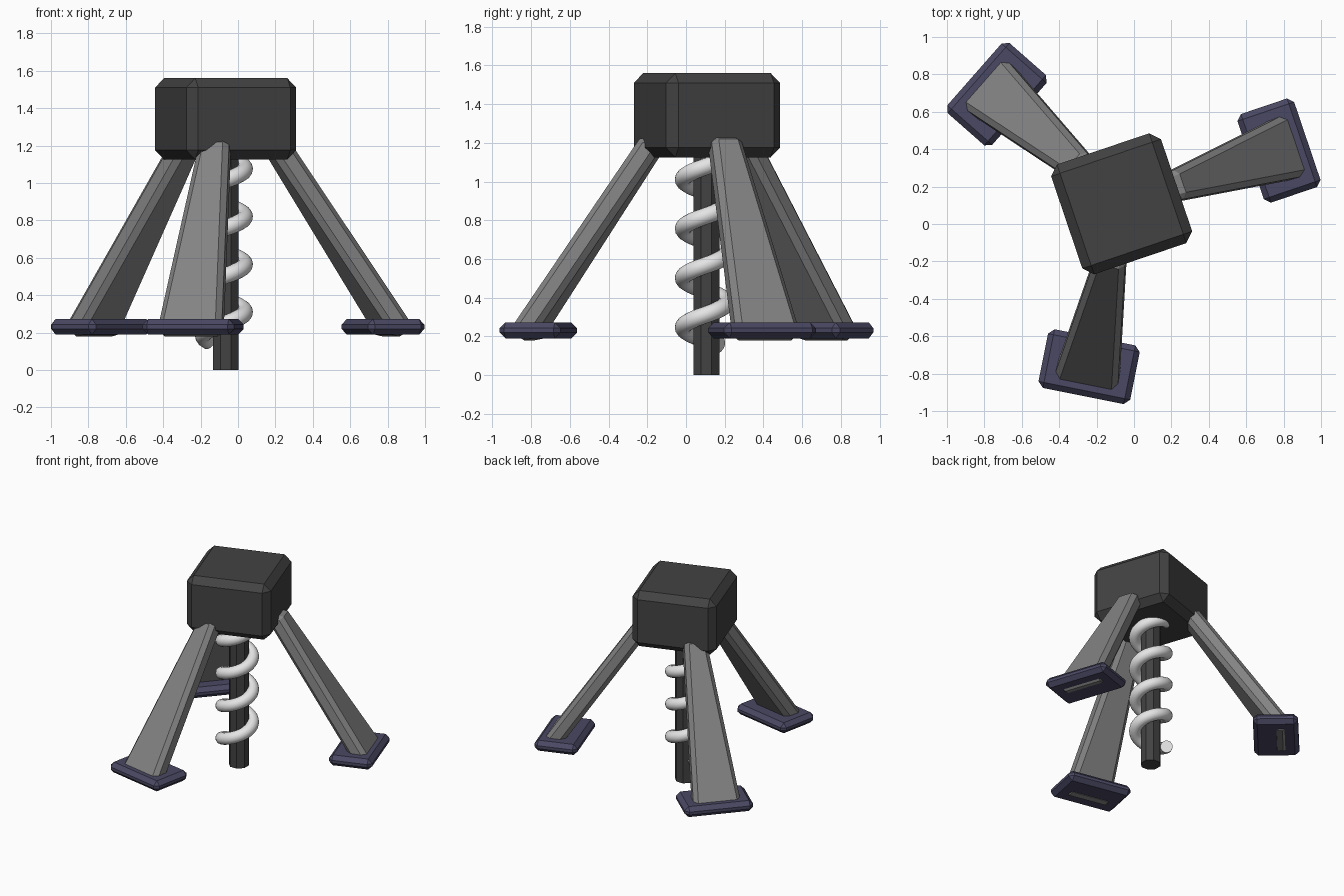
import bpy, bmesh, math
from mathutils import Vector, Matrix

if "Cube" in bpy.data.objects:
    bpy.data.objects.remove(bpy.data.objects["Cube"])

CX, CY = -0.066, 0.108          # centre of the machine in plan
TURN = math.radians(18.7)       # plan rotation of body and legs


def material(name, rgb):
    m = bpy.data.materials.new(name)
    m.diffuse_color = (*rgb, 1)
    m.use_nodes = True
    m.node_tree.nodes["Principled BSDF"].inputs["Base Color"].default_value = m.diffuse_color
    return m


dark = material("dark grey", (0.055, 0.055, 0.055))
grey = material("mid grey", (0.23, 0.23, 0.23))
navy = material("slate blue", (0.068, 0.065, 0.125))
pale = material("pale grey", (0.78, 0.78, 0.78))


def finish(bm, name, mat):
    bmesh.ops.recalc_face_normals(bm, faces=bm.faces)
    me = bpy.data.meshes.new(name)
    bm.to_mesh(me)
    bm.free()
    me.materials.append(mat)
    ob = bpy.data.objects.new(name, me)
    bpy.context.collection.objects.link(ob)
    return ob


def chamfered_block(name, bottom, top, bevel, mat, angle):
    """Block between two four-point loops, chamfered, turned about the machine axis."""
    bm = bmesh.new()
    b = [bm.verts.new(p) for p in bottom]
    t = [bm.verts.new(p) for p in top]
    bm.faces.new(b[::-1])
    bm.faces.new(t)
    for i in range(4):
        j = (i + 1) % 4
        bm.faces.new((b[i], b[j], t[j], t[i]))
    bmesh.ops.recalc_face_normals(bm, faces=bm.faces)
    bmesh.ops.bevel(bm, geom=list(bm.edges), offset=bevel, segments=1,
                    profile=0.5, affect='EDGES')
    bm.transform(Matrix.Translation((CX, CY, 0)) @ Matrix.Rotation(angle, 4, 'Z'))
    return finish(bm, name, mat)


def loop(centre, u, v):
    return [centre - u - v, centre + u - v, centre + u + v, centre - u + v]


def upright_block(name, x, sx, sy, z0, z1, bevel, mat, angle):
    u, v = Vector((sx / 2, 0, 0)), Vector((0, sy / 2, 0))
    return chamfered_block(name, loop(Vector((x, 0, z0)), u, v),
                           loop(Vector((x, 0, z1)), u, v), bevel, mat, angle)


# motor housing
upright_block("motor_housing", 0, 0.62, 0.62, 1.125, 1.56, 0.05, dark, TURN)

# three splayed legs, each with a flat foot pad
foot_end, head_end = Vector((0.961, 0, 0.197)), Vector((0.278, 0, 1.211))
axis = (head_end - foot_end).normalized()
across = Vector((0, 1, 0))
thick = across.cross(axis) * 0.061
for i in range(3):
    a = TURN + i * math.tau / 3
    chamfered_block(f"leg_{i + 1}", loop(foot_end, thick, across * 0.175),
                    loop(head_end, thick, across * 0.08), 0.03, grey, a)
    upright_block(f"foot_pad_{i + 1}", 0.888, 0.32, 0.5, 0.19, 0.272, 0.03, navy, a)

# drill shaft
bm = bmesh.new()
bmesh.ops.create_cone(bm, cap_ends=True, segments=8, radius1=0.073, radius2=0.073,
                      depth=1.2, matrix=Matrix.Translation((CX, CY - 0.003, 0.6))
                      @ Matrix.Rotation(math.pi / 8, 4, 'Z'))
finish(bm, "drill_shaft", dark)

# spiral thread around the shaft
R, r, pitch, steps, sides = 0.111, 0.044, 0.255, 128, 14
bm = bmesh.new()
rings = []
for s in range(steps + 1):
    a = math.radians(-222) + 4 * math.tau * s / steps
    out = Vector((math.cos(a), math.sin(a), 0))
    tan = Vector((-R * math.sin(a), R * math.cos(a), pitch / math.tau)).normalized()
    up = tan.cross(out) * -1
    c = Vector((-0.075, 0.097, 0.31 + pitch * a / math.tau)) + out * R
    rings.append([bm.verts.new(c + r * (out * math.cos(k * math.tau / sides)
                                        + up * math.sin(k * math.tau / sides)))
                  for k in range(sides)])
for p, q in zip(rings, rings[1:]):
    for k in range(sides):
        n = (k + 1) % sides
        bm.faces.new((p[k], p[n], q[n], q[k]))
bm.faces.new(rings[0])
bm.faces.new(rings[-1])
thread = finish(bm, "spiral_thread", pale)
bpy.context.view_layer.objects.active = thread
thread.select_set(True)
bpy.ops.object.shade_smooth_by_angle(angle=math.radians(40))
